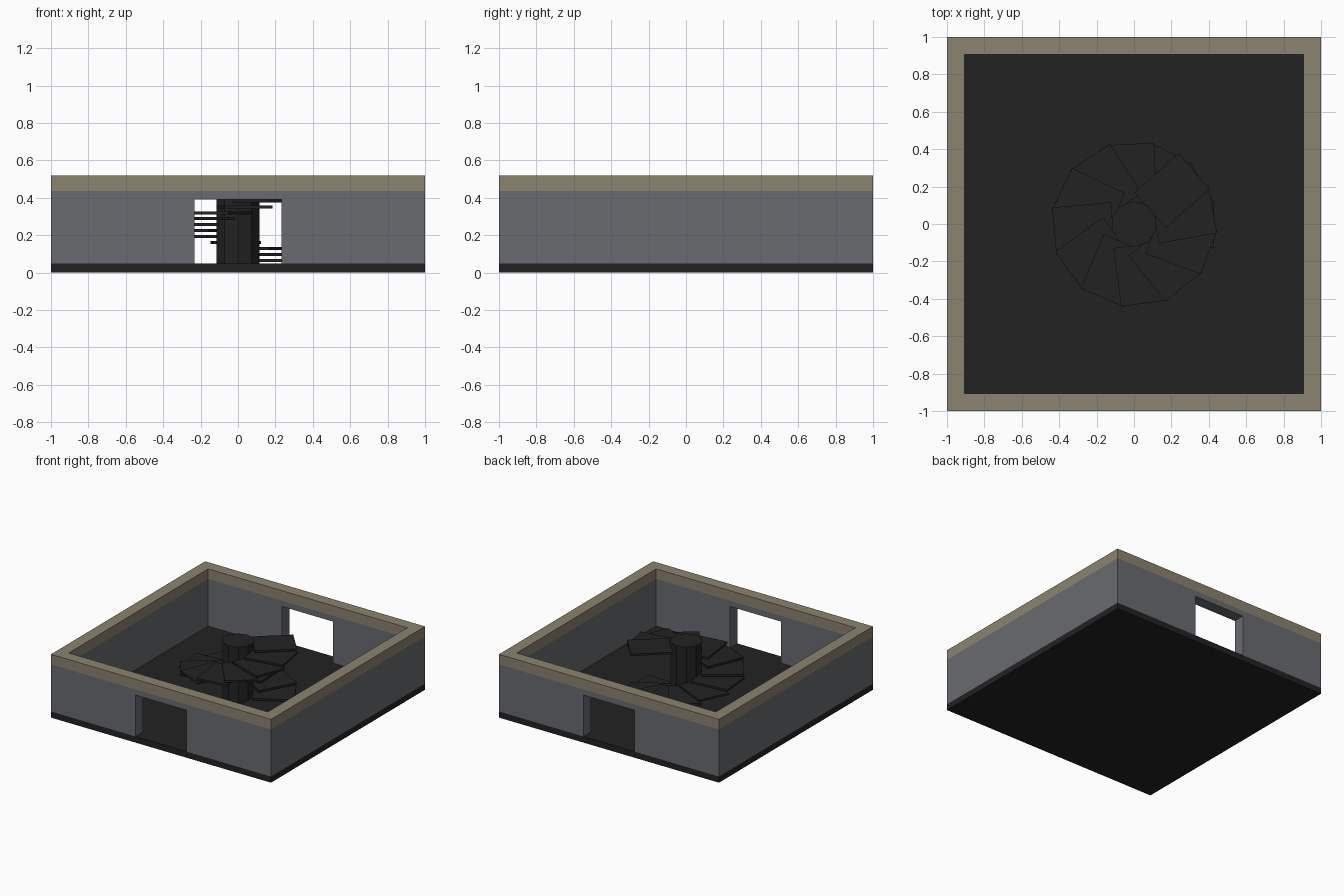
import bpy, bmesh, math
from mathutils import Matrix, Vector

if "Cube" in bpy.data.objects:
    bpy.data.objects.remove(bpy.data.objects["Cube"])


def material(name, rgb):
    m = bpy.data.materials.new(name)
    m.diffuse_color = (*rgb, 1)
    m.use_nodes = True
    m.node_tree.nodes["Principled BSDF"].inputs["Base Color"].default_value = m.diffuse_color
    return m


BLACK = material("charcoal", (0.016, 0.016, 0.016))
GREY = material("slate grey", (0.142, 0.146, 0.161))
TAN = material("sandstone", (0.26, 0.228, 0.162))


def finish(name, bm, mat):
    bmesh.ops.recalc_face_normals(bm, faces=bm.faces)
    me = bpy.data.meshes.new(name)
    bm.to_mesh(me)
    bm.free()
    me.materials.append(mat)
    ob = bpy.data.objects.new(name, me)
    bpy.context.collection.objects.link(ob)
    return ob


def box(name, lo, hi, mat, rot=None):
    lo, hi = Vector(lo), Vector(hi)
    bm = bmesh.new()
    bmesh.ops.create_cube(bm, size=1)
    size = hi - lo
    m = Matrix.Translation((lo + hi) / 2) @ Matrix.Diagonal((*size, 1))
    bmesh.ops.transform(bm, matrix=(rot or Matrix()) @ m, verts=bm.verts)
    return finish(name, bm, mat)


def extruded(name, outline, axis, mat):
    """Flat outline pushed along an axis."""
    bm = bmesh.new()
    f = bm.faces.new([bm.verts.new(p) for p in outline])
    r = bmesh.ops.extrude_face_region(bm, geom=[f])
    bmesh.ops.translate(bm, vec=axis,
                        verts=[v for v in r["geom"] if isinstance(v, bmesh.types.BMVert)])
    return finish(name, bm, mat)


FLOOR, CAP, TOP = 0.05, 0.437, 0.52   # heights
IN = 0.905                            # inner face of the walls
DOOR, LINTEL = 0.232, 0.39            # doorway half width and top

# Floor slab
box("floor", (-1, -1, 0), (1, 1, FLOOR), BLACK)

# Front and back walls with a doorway each, plain side walls
arch = [(-1, FLOOR), (-DOOR, FLOOR), (-DOOR, LINTEL), (DOOR, LINTEL),
        (DOOR, FLOOR), (1, FLOOR), (1, CAP), (-1, CAP)]
for name, y in (("front_wall", -1), ("back_wall", IN)):
    extruded(name, [(x, y, z) for x, z in arch], (0, 1 - IN, 0), GREY)
box("left_wall", (-1, -IN, FLOOR), (-IN, IN, CAP), GREY)
box("right_wall", (IN, -IN, FLOOR), (1, IN, CAP), GREY)

# Coping band: square ring on top of the walls
bm = bmesh.new()
rings = [[bm.verts.new((sx * r, sy * r, z)) for sx, sy in ((-1, -1), (1, -1), (1, 1), (-1, 1))]
         for r, z in ((1, CAP), (1, TOP), (IN, TOP), (IN, CAP))]
for k in range(4):
    a, b = rings[k], rings[(k + 1) % 4]
    for i in range(4):
        j = (i + 1) % 4
        bm.faces.new((a[i], a[j], b[j], b[i]))
finish("coping", bm, TAN)

# Central stair column
bm = bmesh.new()
bmesh.ops.create_cone(bm, cap_ends=True, segments=10, radius1=0.122, radius2=0.122,
                      depth=TOP - FLOOR,
                      matrix=Matrix.Translation((0, 0, (TOP + FLOOR) / 2)))
finish("stair_column", bm, BLACK)

# Spiral treads, 1.2 turns counter-clockwise
for i in range(14):
    z = 0.0655 + 0.0318 * i
    box(f"tread_{i + 1}", (0.113, -0.127, z - 0.008), (0.428, 0.127, z + 0.008), BLACK,
        Matrix.Rotation(math.radians(432 / 14 * i), 4, 'Z'))
